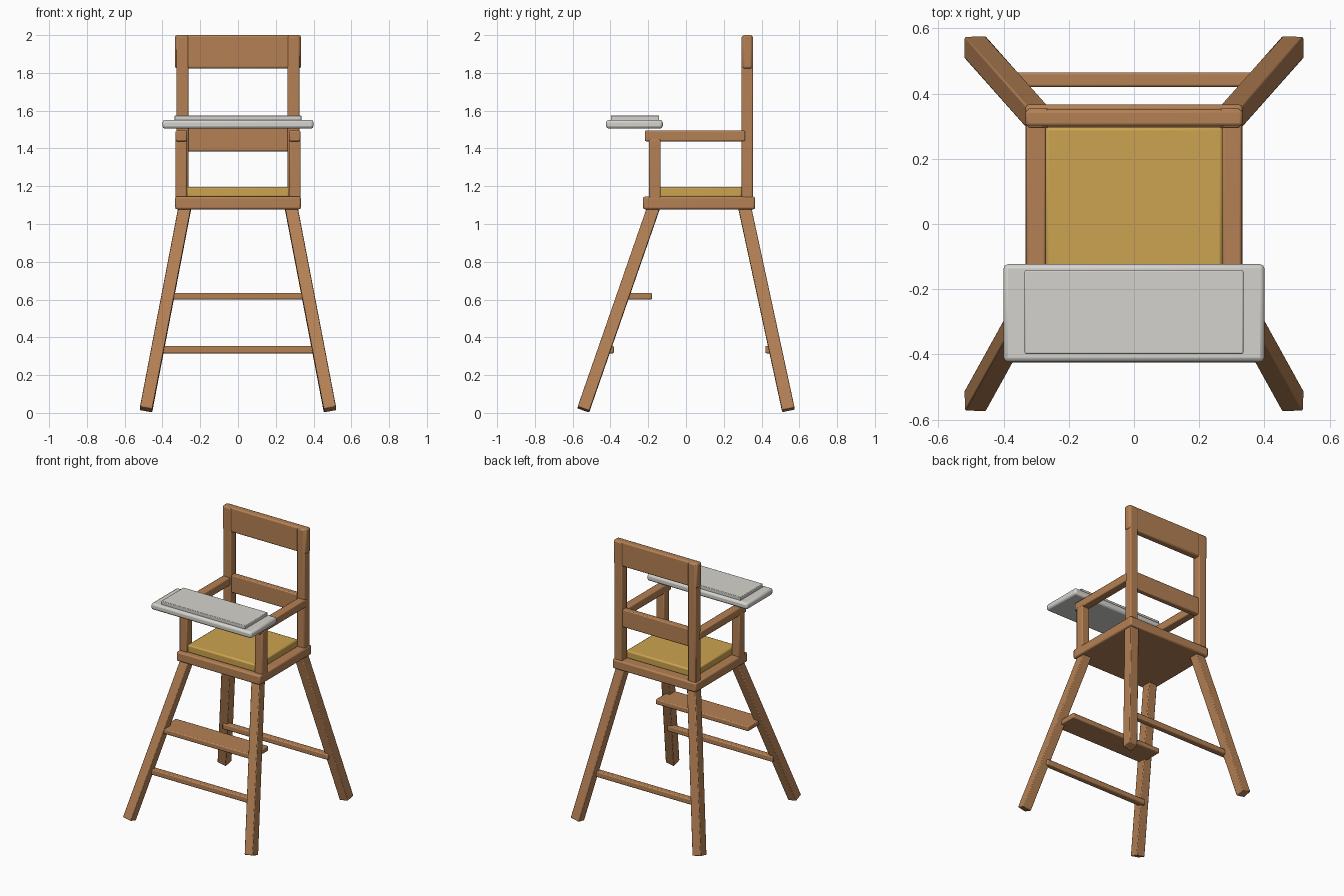
import bpy
from mathutils import Vector

if "Cube" in bpy.data.objects:
    bpy.data.objects.remove(bpy.data.objects["Cube"])


def material(name, rgb):
    m = bpy.data.materials.new(name)
    m.diffuse_color = (*rgb, 1)
    m.use_nodes = True
    m.node_tree.nodes["Principled BSDF"].inputs["Base Color"].default_value = m.diffuse_color
    return m


WOOD = material("wood", (0.46, 0.22, 0.09))
CUSHION = material("cushion", (0.60, 0.37, 0.08))
TRAY = material("tray", (0.66, 0.65, 0.61))


def finish(ob, name, mat, bevel):
    ob.name = name
    ob.data.materials.append(mat)
    bpy.ops.object.transform_apply(location=False, rotation=False, scale=True)
    b = ob.modifiers.new("soft_edges", 'BEVEL')
    b.width = bevel
    b.segments = 2
    bpy.ops.object.shade_smooth_by_angle()
    return ob


def box(name, x, y, z, mat=WOOD, bevel=0.007):
    """Box from (min, max) ranges."""
    bpy.ops.mesh.primitive_cube_add(size=1, location=[(a + b) / 2 for a, b in (x, y, z)])
    ob = bpy.context.object
    ob.scale = [b - a for a, b in (x, y, z)]
    return finish(ob, name, mat, bevel)


def beam(name, bottom, top, width, mat=WOOD, bevel=0.005):
    """Square bar between two points."""
    p, q = Vector(bottom), Vector(top)
    bpy.ops.mesh.primitive_cube_add(size=1, location=(p + q) / 2)
    ob = bpy.context.object
    ob.rotation_mode = 'QUATERNION'
    ob.rotation_quaternion = Vector((0, 0, 1)).rotation_difference(q - p)
    ob.scale = (width, width, (q - p).length)
    return finish(ob, name, mat, bevel)


def both(name, x, y, z):
    """Matching left and right boxes."""
    box(name + "_right", x, y, z)
    box(name + "_left", (-x[1], -x[0]), y, z)


# Seat and cushion
box("seat", (-0.333, 0.333), (-0.228, 0.366), (1.078, 1.145), bevel=0.01)
box("seat_cushion", (-0.272, 0.272), (-0.19, 0.297), (1.14, 1.197), CUSHION, 0.01)

# Splayed legs
for side, s in (("right", 1), ("left", -1)):
    beam("front_leg_" + side, (s * 0.487, -0.543, 0.018), (s * 0.279, -0.167, 1.10), 0.066)
    beam("back_leg_" + side, (s * 0.487, 0.542, 0.016), (s * 0.279, 0.308, 1.10), 0.068)

# Footrest and rungs
box("footrest", (-0.37, 0.37), (-0.36, -0.18), (0.60, 0.636))
box("front_rung", (-0.42, 0.42), (-0.425, -0.382), (0.315, 0.355))
box("back_rung", (-0.42, 0.42), (0.42, 0.465), (0.315, 0.355))

# Backrest
both("back_post", (0.263, 0.325), (0.294, 0.355), (1.13, 1.995))
box("back_top_rail", (-0.333, 0.333), (0.299, 0.351), (1.823, 2.0), bevel=0.01)
box("back_middle_rail", (-0.28, 0.28), (0.304, 0.346), (1.385, 1.512))

# Armrests and their front posts
both("front_post", (0.27, 0.332), (-0.196, -0.134), (1.13, 1.45))
both("armrest", (0.27, 0.33), (-0.218, 0.313), (1.438, 1.495))

# Tray with raised panel
box("tray", (-0.40, 0.40), (-0.423, -0.123), (1.505, 1.551), TRAY, 0.014)
box("tray_panel", (-0.335, 0.335), (-0.398, -0.142), (1.545, 1.575), TRAY, 0.004)
